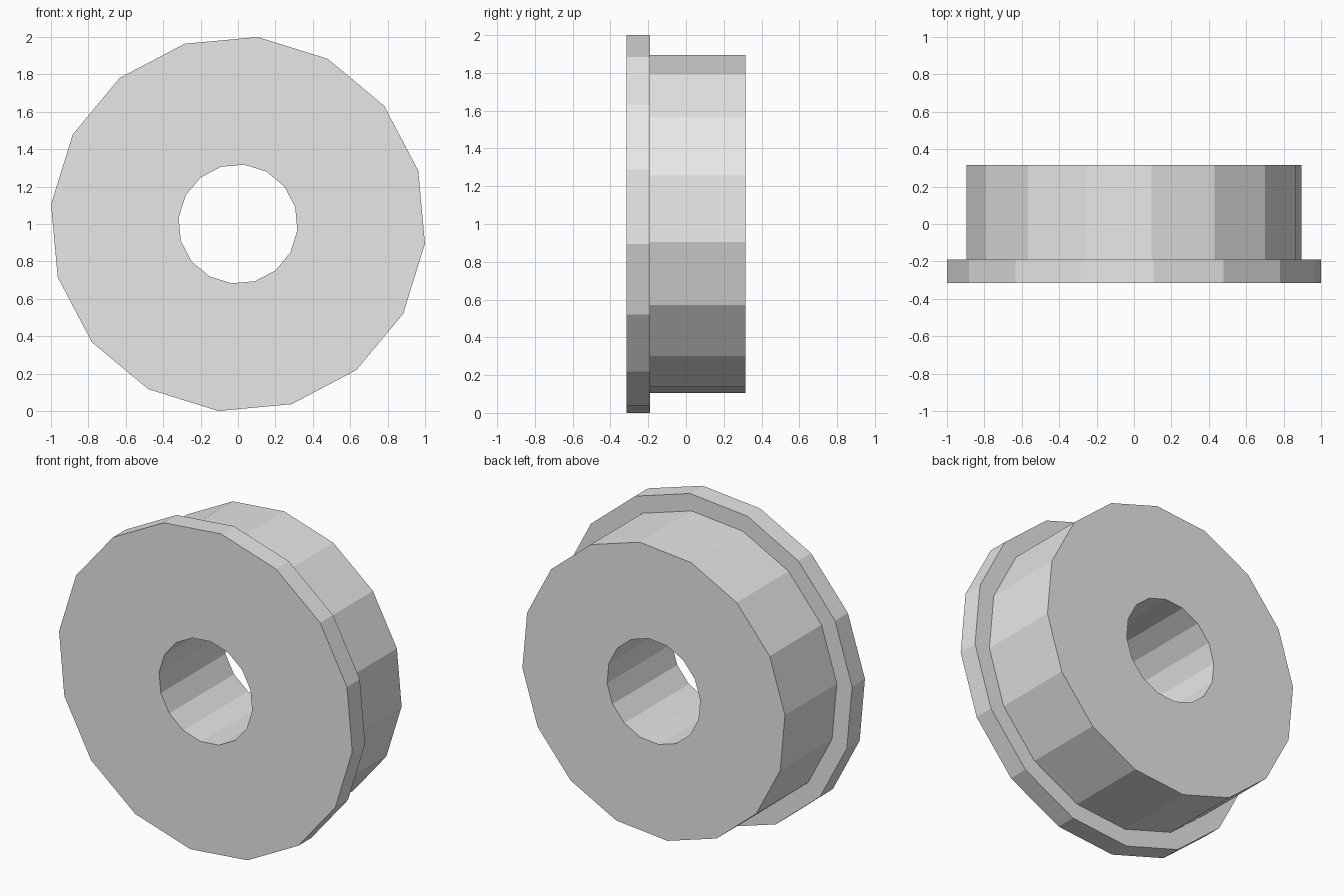
import bpy
import bmesh
from math import cos, sin, radians

SIDES = 16
PHASE = radians(-6)
CENTRE_Z = 1.0

# Remove the default cube
cube = bpy.data.objects.get("Cube")
if cube:
    bpy.data.objects.remove(cube, do_unlink=True)

# Plain grey material
grey = bpy.data.materials.new("light grey")
grey.use_nodes = True
colour = (0.8, 0.8, 0.8, 1.0)
grey.diffuse_color = colour
grey.node_tree.nodes["Principled BSDF"].inputs["Base Color"].default_value = colour


def ring(bm, radius, y):
    """A ring of vertices around the y axis."""
    step = radians(360 / SIDES)
    return [bm.verts.new((radius * cos(PHASE + i * step), y,
                          CENTRE_Z + radius * sin(PHASE + i * step)))
            for i in range(SIDES)]


def revolve(name, profile):
    """Join rings of a closed (radius, y) profile into a faceted solid."""
    bm = bmesh.new()
    rings = [ring(bm, r, y) for r, y in profile]
    for a, b in zip(rings, rings[1:] + rings[:1]):
        for i in range(SIDES):
            j = (i + 1) % SIDES
            bm.faces.new((a[i], a[j], b[j], b[i]))
    bmesh.ops.recalc_face_normals(bm, faces=bm.faces)
    mesh = bpy.data.meshes.new(name)
    bm.to_mesh(mesh)
    bm.free()
    mesh.materials.append(grey)
    obj = bpy.data.objects.new(name, mesh)
    bpy.context.collection.objects.link(obj)
    return obj


# Wheel: bore, front flange, tread
bore, flange, tread = 0.319, 1.005, 0.9
front, shoulder, back = -0.315, -0.19, 0.315
revolve("flanged_wheel", [
    (bore, front), (flange, front), (flange, shoulder),
    (tread, shoulder), (tread, back), (bore, back),
])
